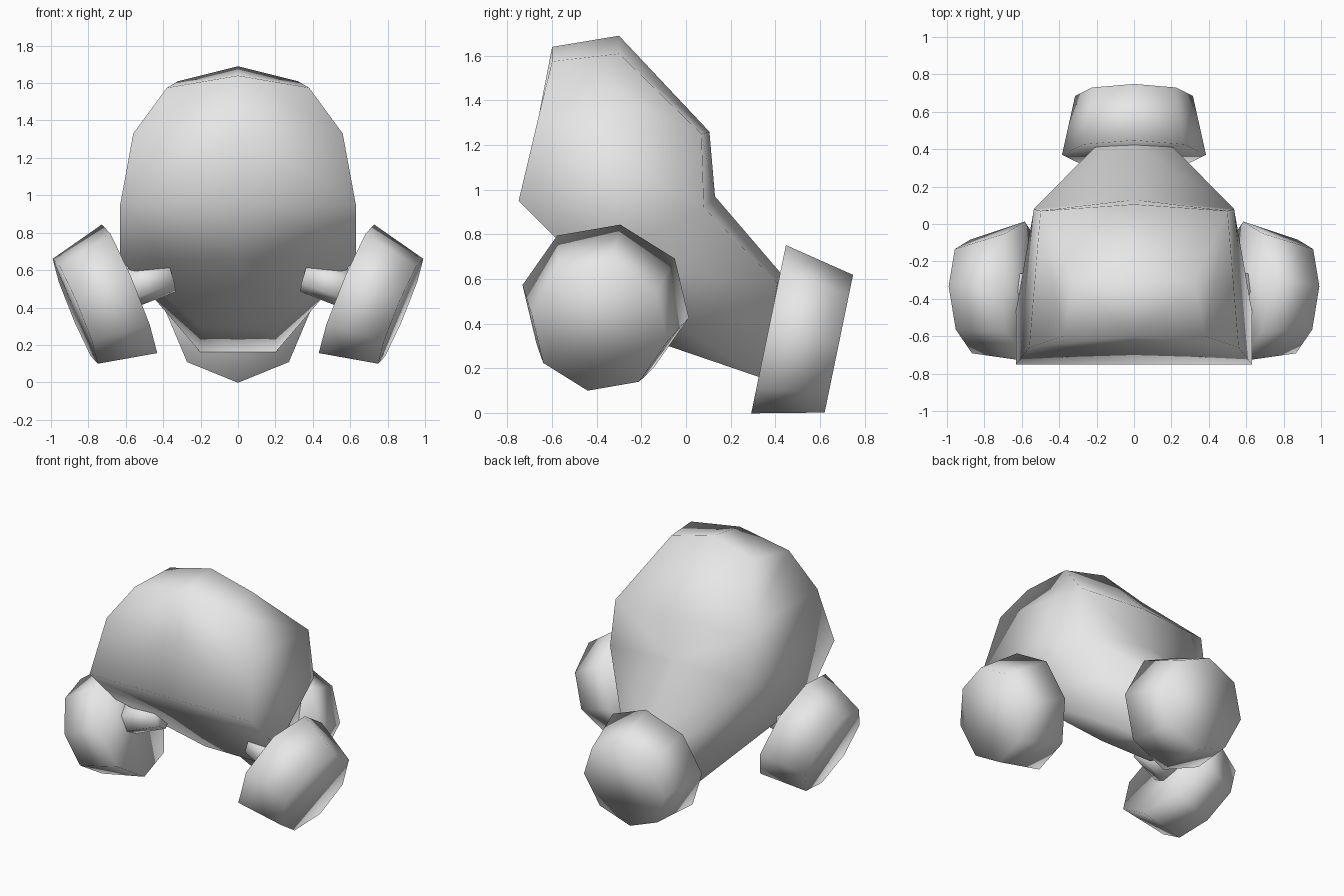
import bpy
import bmesh
import math
from mathutils import Matrix, Vector

cube = bpy.data.objects.get("Cube")
if cube:
    bpy.data.objects.remove(cube, do_unlink=True)

grey = bpy.data.materials.new("plain_grey")
grey.use_nodes = True
colour = (0.8, 0.8, 0.8, 1)
grey.diffuse_color = colour
grey.node_tree.nodes["Principled BSDF"].inputs["Base Color"].default_value = colour


def finish(name, bm, mirrored):
    """Turn a bmesh into a smooth grey object, mirrored across x if asked."""
    bmesh.ops.recalc_face_normals(bm, faces=bm.faces)
    for face in bm.faces:
        face.smooth = True
    mesh = bpy.data.meshes.new(name)
    bm.to_mesh(mesh)
    bm.free()
    mesh.materials.append(grey)
    obj = bpy.data.objects.new(name, mesh)
    bpy.context.collection.objects.link(obj)
    if mirrored:
        mod = obj.modifiers.new("mirror", "MIRROR")
        mod.use_axis[0] = True
        mod.use_clip = True
    return obj


def frustum(name, start, end, r_start, r_end, sides, twist=0, mirrored=False):
    """Tapered drum between two points, with one corner turned from the top."""
    start, end = Vector(start), Vector(end)
    z = (end - start).normalized()
    x = Vector((0, 0, 1)).cross(z).normalized()
    y = z.cross(x)
    place = Matrix((x, y, z)).transposed().to_4x4()
    place = Matrix.Translation((start + end) / 2) @ place
    place = place @ Matrix.Rotation(math.radians(-twist), 4, "Z")
    bm = bmesh.new()
    bmesh.ops.create_cone(bm, cap_ends=True, segments=sides, radius1=r_start,
                          radius2=r_end, depth=(end - start).length, matrix=place)
    return finish(name, bm, mirrored)


# Body: rows from crown to tail, each from front centre round to back centre
rows = [
    [(0, -.6, 1.64), (.38, -.6, 1.575), (.32, -.3, 1.61), (0, -.3, 1.69)],
    [(0, -.66, 1.33), (.56, -.66, 1.33), (.5, .07, 1.25), (0, .105, 1.26)],
    [(0, -.75, .95), (.63, -.75, .95), (.535, .08, .92), (0, .13, .97)],
    [(0, -.46, .66), (.63, -.46, .66), (.21, .41, .58), (0, .43, .62)],
    [(0, -.08, .3), (.2, -.08, .3), (.2, .33, .16), (0, .35, .155)],
]
bm = bmesh.new()
grid = [[bm.verts.new(p) for p in row] for row in rows]
for r, (upper, lower) in enumerate(zip(grid, grid[1:])):
    for c in range(3):
        a, b, d, e = upper[c], lower[c], lower[c + 1], upper[c + 1]
        if c == 1 and r == 2:      # flank folds outward above the side pod
            bm.faces.new((a, b, e))
            bm.faces.new((b, d, e))
        elif c == 1 and r == 3:    # flank tapers down to the tail
            bm.faces.new((a, b, d))
            bm.faces.new((a, d, e))
        else:
            bm.faces.new((a, b, d, e))
bm.faces.new(grid[0])
bm.faces.new(grid[-1][::-1])
finish("body", bm, True)

# Side pods and the rods that carry them
frustum("side_pods", (.58, -.36, .5), (.87, -.387, .38), .38, .31, 8, 12, True)
frustum("side_rods", (.36, -.33, .57), (.62, -.36, .49), .09, .11, 6, 0, True)

# Rear pod and its rod
frustum("rear_pod", (0, .37, .375), (0, .685, .31), .385, .315, 8)
frustum("rear_rod", (0, .2, .41), (0, .4, .37), .09, .11, 6)
